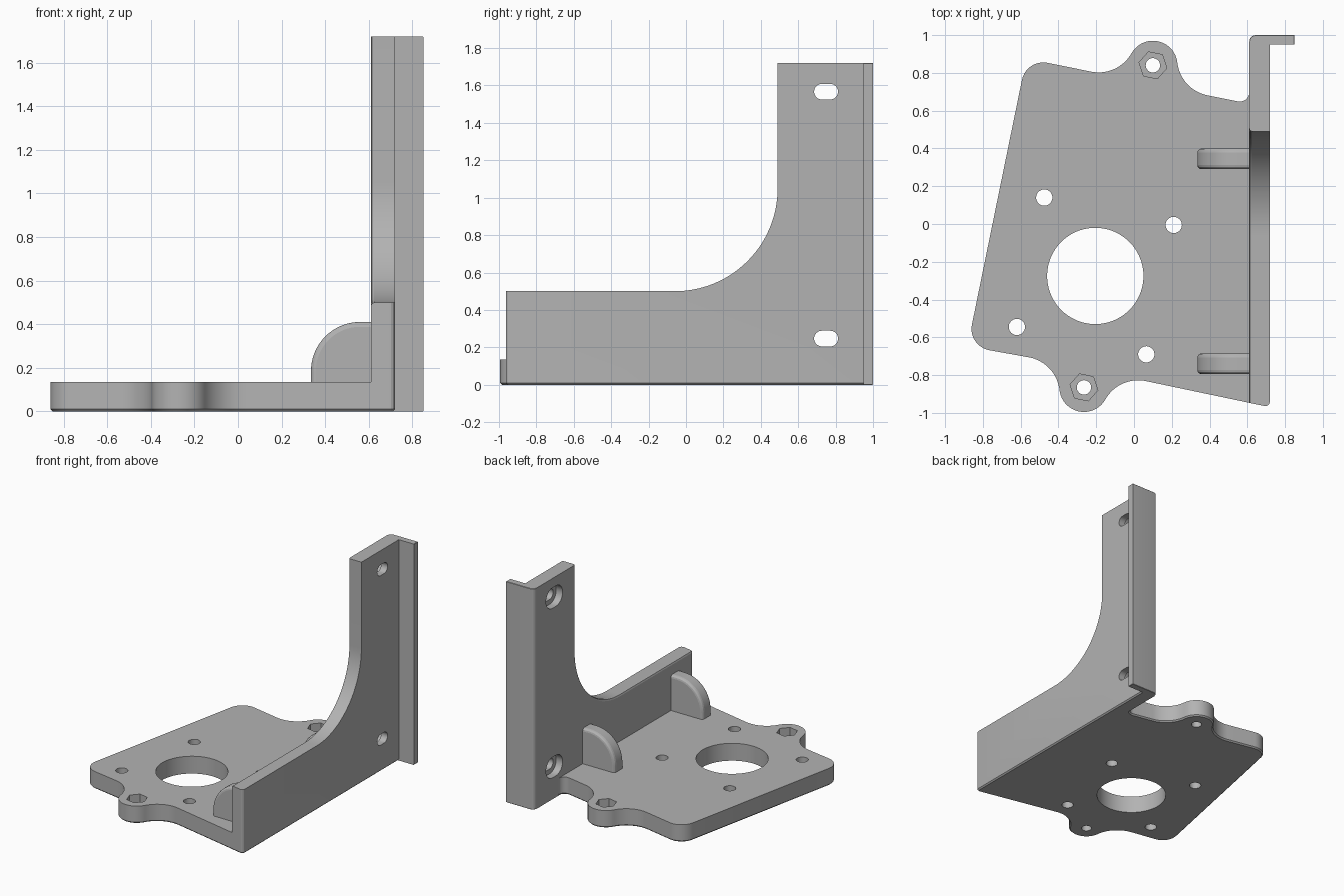
import bpy, bmesh, math
from math import pi, sin, cos
from mathutils import Vector, Matrix

if "Cube" in bpy.data.objects:
    bpy.data.objects.remove(bpy.data.objects["Cube"], do_unlink=True)

grey = bpy.data.materials.new("matte grey")
grey.use_nodes = True
GREY = (0.45, 0.45, 0.45, 1)
grey.diffuse_color = GREY
grey.node_tree.nodes["Principled BSDF"].inputs["Base Color"].default_value = GREY

TILT = math.radians(11.5)
SLOPE = math.tan(TILT)
T = 0.135             # plate thickness
IN, OUT = 0.61, 0.72  # wall faces


def arc(c, r, a0, a1, n=16):
    return [Vector((c[0] + r * cos(a0 + (a1 - a0) * i / n),
                    c[1] + r * sin(a0 + (a1 - a0) * i / n))) for i in range(n + 1)]


def fillet(prev, p, nxt, r, n=10):
    """Round the corner p between two straight edges."""
    prev, p, nxt = Vector(prev), Vector(p), Vector(nxt)
    a, b = (prev - p).normalized(), (nxt - p).normalized()
    half = a.angle(b) / 2
    c = p + (a + b).normalized() * (r / sin(half))
    s = p + a * (r / math.tan(half)) - c
    e = p + b * (r / math.tan(half)) - c
    turn = math.atan2(s.x * e.y - s.y * e.x, s.dot(e))
    start = math.atan2(s.y, s.x)
    return arc(c, r, start, start + turn, n)


def ear(c, side):
    """Rounded lug blended into a straight edge; side is 1 at the back, -1 in front."""
    depth, r, blend = 0.098, 0.13, 0.2
    u = Vector((cos(TILT), -sin(TILT))) * side
    n = Vector((sin(TILT), cos(TILT))) * side
    a = math.sqrt((blend + r) ** 2 - (blend - depth) ** 2)
    phi = math.atan2(depth - blend, a)
    pts = (arc((-a, blend), blend, -pi / 2, phi)
           + arc((0, depth), r, pi + phi, -phi, 28)[1:-1]
           + arc((a, blend), blend, pi - phi, 1.5 * pi))
    return [Vector(c) + u * p.x + n * (p.y - depth) for p in pts]


def prism(name, pts, lo, hi, axis="z"):
    """Extrude a 2D outline along x (outline in y, z), y (in x, z) or z (in x, y)."""
    place = {"x": lambda p, h: (h, p[0], p[1]),
             "y": lambda p, h: (p[0], h, p[1]),
             "z": lambda p, h: (p[0], p[1], h)}[axis]
    bm = bmesh.new()
    face = bm.faces.new([bm.verts.new(place(p, lo)) for p in pts])
    ext = bmesh.ops.extrude_face_region(bm, geom=[face])
    shift = Vector(place((0, 0), hi - lo))
    bmesh.ops.translate(bm, vec=shift, verts=[v for v in ext["geom"] if isinstance(v, bmesh.types.BMVert)])
    bmesh.ops.recalc_face_normals(bm, faces=bm.faces)
    me = bpy.data.meshes.new(name)
    bm.to_mesh(me)
    bm.free()
    ob = bpy.data.objects.new(name, me)
    bpy.context.collection.objects.link(ob)
    me.materials.append(grey)
    return ob


def bevel(ob, rule, width, segments=2):
    """Bevel the edges whose two end points satisfy the rule."""
    bm = bmesh.new()
    bm.from_mesh(ob.data)
    edges = [e for e in bm.edges if rule(e.verts[0].co, e.verts[1].co)]
    bmesh.ops.bevel(bm, geom=edges, offset=width, segments=segments,
                    profile=0.5, affect="EDGES", clamp_overlap=True)
    bm.to_mesh(ob.data)
    bm.free()


def cut(ob, cutter):
    mod = ob.modifiers.new("cut", "BOOLEAN")
    mod.operation, mod.solver, mod.object = "DIFFERENCE", "EXACT", cutter
    bpy.context.view_layer.objects.active = ob
    bpy.ops.object.modifier_apply(modifier=mod.name)
    bpy.data.objects.remove(cutter, do_unlink=True)


def near(a, b):
    return abs(a - b) < 1e-4


def circle(c, r, n=40):
    return arc(c, r, 0, 2 * pi, n)[:-1]


# Base plate with two lugs
tl, bl = (-0.57, 0.876), (-0.881, -0.645)
front_end, notch = (0.65, -0.955), (IN, 0.637)
back_lug, front_lug = (0.1, 0.84), (-0.265, -0.865)
outline = (fillet(bl, tl, notch, 0.115) + ear(back_lug, 1)
           + fillet(tl, notch, (IN, 0.75), 0.05, 8)
           + [(IN, 0.72), (0.65, 0.72), front_end]
           + ear(front_lug, -1) + fillet(front_end, bl, tl, 0.115))
plate = prism("base_plate", outline, 0, T)
bevel(plate, lambda a, b: near(a.z, 0) and near(b.z, 0), 0.01, 1)

# Round holes, then the nut pockets
cut(plate, prism("bore", circle((-0.205, -0.275), 0.255, 72), -0.1, 0.3))
for c in [(-0.475, 0.14), (0.21, -0.005), (-0.62, -0.545), (0.065, -0.69)]:
    cut(plate, prism("screw_hole", circle(c, 0.043), -0.1, 0.3))
for c in (back_lug, front_lug):
    cut(plate, prism("lug_hole", circle(c, 0.038), -0.1, 0.3))
    cut(plate, prism("nut_pocket", arc(c, 0.075, -TILT, 2 * pi - TILT, 6)[:-1], 0.06, 0.3))

# Side wall with a curved step up to the tall post
front_y = -0.947
profile = ([(front_y, 0), (front_y, 0.5)]
           + arc((-0.06, 1.05), 0.55, -pi / 2, 0, 28)
           + [(0.49, 1.72), (0.965, 1.72), (0.965, 0)])
wall = prism("side_wall", profile, IN, OUT, "x")
for v in wall.data.vertices:
    if near(v.co.y, front_y):
        v.co.y -= SLOPE * (v.co.x - IN)
bevel(wall, lambda a, b: near(a.x, OUT) and near(b.x, OUT) and max(a.y, b.y) < -0.9, 0.03, 4)
bevel(wall, lambda a, b: near(a.z, 0) and near(b.z, 0) and max(a.y, b.y) < 0.9
      or near(a.z, 0) and near(b.z, 0) and near(a.x, OUT) and near(b.x, OUT), 0.01, 1)
bevel(wall, lambda a, b: near(a.x, IN) and near(b.x, IN) and min(a.z, b.z) > 0.45
      and max(a.y, b.y) < 0.6, 0.015, 2)


def slot(z, half, r):
    return arc((0.749 + half, z), r, -pi / 2, pi / 2) + arc((0.749 - half, z), r, pi / 2, 1.5 * pi)


# Wall slots, with wider recesses on the inner face
for z in (0.247, 1.567):
    cut(wall, prism("slot", slot(z, 0.022, 0.042), 0.5, 0.8, "x"))
    cut(wall, prism("slot_recess", slot(z, 0.022, 0.08), 0.5, 0.665, "x"))

# Rear flange
flange = prism("rear_flange", [(IN, 0.95), (0.85, 0.95), (0.85, 1), (IN, 1)], 0, 1.72)
bevel(flange, lambda a, b: near(a.x, IN) and near(b.x, IN) and near(a.y, 1) and near(b.y, 1), 0.034, 5)
bevel(flange, lambda a, b: near(a.z, b.z) and max(a.y, b.y) > 0.955 and
      not (near(a.x, IN) and near(b.x, IN)), 0.008, 1)

# Rounded gussets between plate and wall
shape = [(0.65, 0.1), (0.335, 0.1)] + arc((0.56, 0.185), 0.225, pi, pi / 2, 18) + [(0.65, 0.41)]
gussets = []
for name, y0, y1 in (("front_gusset", -0.795, -0.685), ("back_gusset", 0.29, 0.4)):
    g = prism(name, shape, y0, y1, "y")
    bevel(g, lambda a, b: near(a.y, b.y) and max(a.z, b.z) > 0.11 and min(a.x, b.x) < 0.64, 0.022, 3)
    gussets.append(g)

# Smooth the curves, keep the corners crisp
for ob in bpy.context.view_layer.objects:
    ob.select_set(False)
for ob in [plate, wall, flange] + gussets:
    ob.select_set(True)
bpy.context.view_layer.objects.active = plate
bpy.ops.object.shade_smooth_by_angle(angle=math.radians(14))
